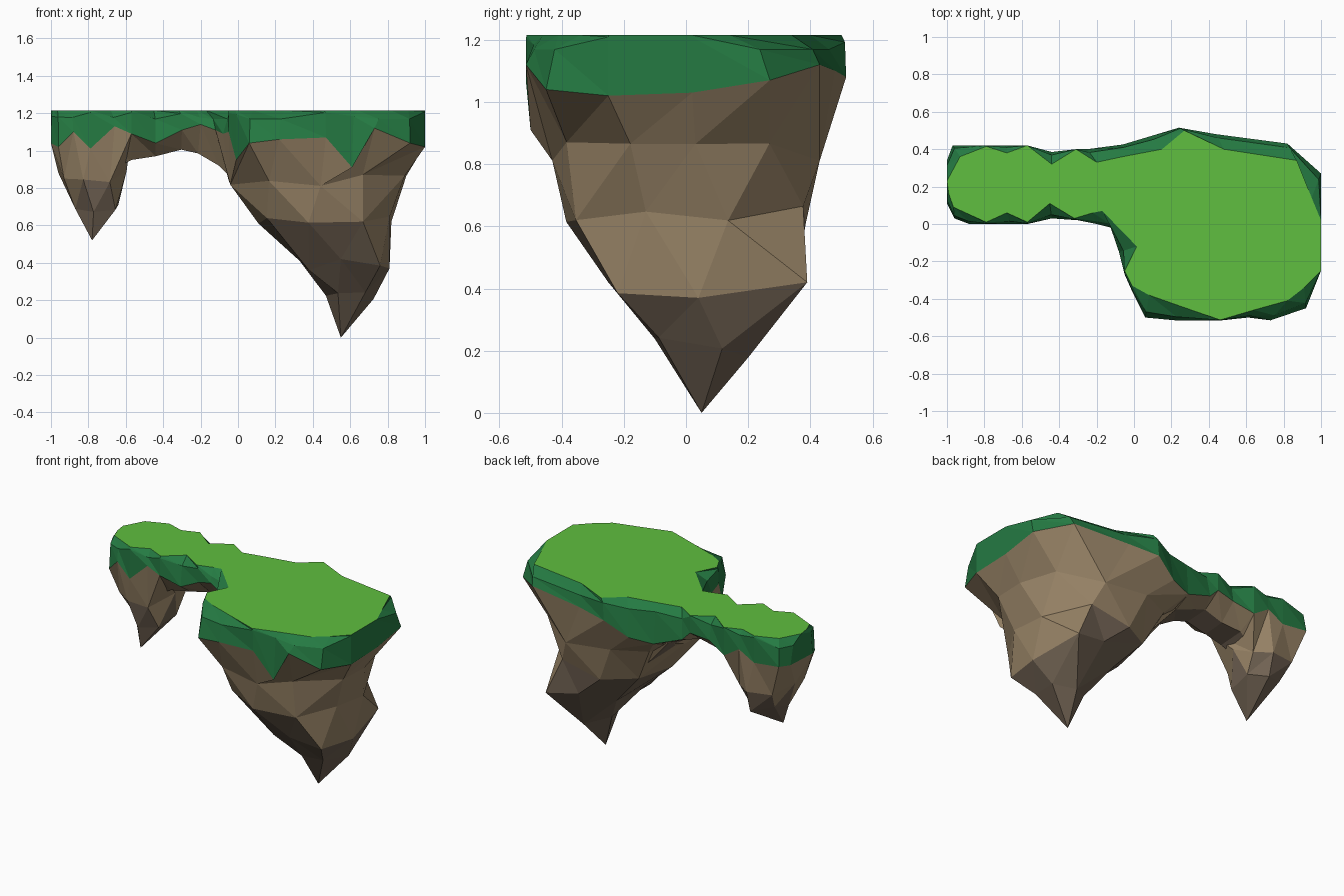
import bpy, bmesh, math, random
from mathutils import Vector

if "Cube" in bpy.data.objects:
    bpy.data.objects.remove(bpy.data.objects["Cube"])
random.seed(4)

def material(name, rgb):
    m = bpy.data.materials.new(name)
    m.diffuse_color = (*rgb, 1)
    m.use_nodes = True
    m.node_tree.nodes["Principled BSDF"].inputs["Base Color"].default_value = m.diffuse_color
    return m

BRIGHT = material("bright grass", (0.115, 0.52, 0.05))
DARK = material("dark grass", (0.018, 0.195, 0.055))
ROCK = material("brown rock", (0.315, 0.23, 0.135))
DEEP = material("deep brown rock", (0.165, 0.123, 0.086))

# Ragged lower edge of the grass, counter-clockwise from the left end (x, y, z)
EDGE = [(-1, .11, 1.04), (-.96, .03, 1.02), (-.88, 0, 1.10), (-.79, 0, 1.01), (-.66, 0, 1.13),
        (-.57, 0, 1.09), (-.44, .03, 1.04), (-.30, .02, 1.11), (-.20, 0, 1.14), (-.12, -.02, 1.11),
        (-.08, -.15, 1.09), (-.05, -.27, 1.1), (-.01, -.36, .95), (.06, -.5, 1.04), (.22, -.515, 1.06),
        (.47, -.515, 1.07), (.61, -.5, .91), (.73, -.515, 1.12), (.92, -.45, 1.04), (1, -.25, 1.02),
        (1, .02, 1.03), (1, .27, 1.07), (.82, .43, 1.12), (.44, .48, 1.1), (.24, .515, 1.08),
        (.09, .47, .99), (-.06, .425, .97), (-.25, .40, 1.04), (-.31, .40, 1.1), (-.44, .385, 1.08),
        (-.57, .42, 1.03), (-.68, .42, 1.1), (-.79, .42, 1.04), (-.97, .42, 1.06), (-1, .34, 1.05)]
# Matching outline of the flat lawn (x, y)
LAWN = [(-.99, .16), (-.965, .09), (-.9, .06), (-.79, .01), (-.68, .06), (-.57, .01), (-.45, .11),
        (-.32, .03), (-.22, .06), (-.17, .07), (.015, -.12), (-.05, -.25), (-.01, -.33), (.08, -.38),
        (.25, -.44), (.46, -.513), (.64, -.46), (.82, -.41), (.91, -.34), (1, -.25), (1, .02),
        (.95, .14), (.87, .34), (.48, .40), (.27, .50), (.15, .40), (-.06, .36), (-.20, .33),
        (-.31, .40), (-.44, .32), (-.57, .42), (-.68, .38), (-.79, .415), (-.93, .36), (-1, .23)]
TOP = 1.215

def finish(bm, name, mats):
    me = bpy.data.meshes.new(name)
    bm.to_mesh(me)
    bm.free()
    for m in mats:
        me.materials.append(m)
    ob = bpy.data.objects.new(name, me)
    bpy.context.collection.objects.link(ob)
    return ob

# Grass: flat bright lawn with a rounded lip and a ragged dark skirt
bm = bmesh.new()
lawn = [bm.verts.new((x, y, TOP)) for x, y in LAWN]
lip = []
for (x, y), e in zip(LAWN, EDGE):
    d = math.hypot(e[0] - x, e[1] - y)
    p = Vector((x, y, 0)).lerp(Vector((e[0], e[1], 0)), 0.75)
    lip.append(bm.verts.new((p.x, p.y, TOP - 0.006 - min(0.04, 0.5 * d))))
edge = [bm.verts.new(p) for p in EDGE]
bm.faces.new(lawn).material_index = 0
n = len(EDGE)
for a, b in ((lawn, lip), (lip, edge)):
    for i in range(n):
        k = (i + 1) % n
        for tri in ((a[i], b[i], b[k]), (a[i], b[k], a[k])):
            bm.faces.new(tri).material_index = 1
finish(bm, "grass", [BRIGHT, DARK])

def by_angle(pts):
    """Sort points around the middle of their extents and give their angles."""
    cx, cy = ((min(p[k] for p in pts) + max(p[k] for p in pts)) / 2 for k in (0, 1))
    r = sorted((math.atan2(p[1] - cy, p[0] - cx), tuple(p)) for p in pts)
    return [a for a, _ in r], [p for _, p in r]

def oval(z, x0, x1, y0, y1, count):
    """Irregular ring that exactly fills the given extents."""
    pts = []
    off = random.random()
    for i in range(count):
        t = 2 * math.pi * (i + off + random.uniform(-.15, .15)) / count
        c, s = math.cos(t), math.sin(t)
        r = (abs(c) ** 2.6 + abs(s) ** 2.6) ** (-1 / 2.6) * random.uniform(.93, 1)
        pts.append((r * c, r * s))
    lx, hx = min(p[0] for p in pts), max(p[0] for p in pts)
    ly, hy = min(p[1] for p in pts), max(p[1] for p in pts)
    return [(x0 + (x1 - x0) * (x - lx) / (hx - lx), y0 + (y1 - y0) * (y - ly) / (hy - ly),
             z + random.uniform(-.035, .035)) for x, y in pts]

def hanging_rock(name, rim, lower, tip, deep):
    """Stitch the grass edge to shrinking rings and a point; deep(c) picks the darker faces."""
    bm = bmesh.new()
    rings = [by_angle(r) for r in [rim] + lower]
    rings = [(a + [a[0] + 2 * math.pi], [bm.verts.new(p) for p in pts]) for a, pts in rings]
    for (aa, A), (ba, B) in zip(rings, rings[1:]):
        i = j = 0
        while i < len(A) or j < len(B):
            a, b = A[i % len(A)], B[j % len(B)]
            if j == len(B) or (i < len(A) and aa[i + 1] <= ba[j + 1]):
                i += 1
                bm.faces.new((a, b, A[i % len(A)]))
            else:
                j += 1
                bm.faces.new((a, b, B[j % len(B)]))
    last, point = rings[-1][1], bm.verts.new(tip)
    for i, v in enumerate(last):
        bm.faces.new((v, point, last[(i + 1) % len(last)]))
    for f in bm.faces:
        f.material_index = int(deep(f.calc_center_median()))
    return finish(bm, name, [ROCK, DEEP])

# Large rock under the wide end, with an angular ledge low down
ledge = [(.81, .04, .37), (.75, .39, .42), (.53, .36, .46), (.35, .22, .41),
         (.33, -.03, .41), (.38, -.17, .36), (.55, -.25, .42), (.76, -.22, .385)]
hanging_rock("large_rock", EDGE[9:27],
             [oval(.84, -.05, .90, -.43, .43, 11), oval(.63, .11, .82, -.385, .385, 9),
              ledge, oval(.21, .47, .725, -.1, .2, 5)],
             (.55, .05, 0), lambda c: c.z < .66 - max(0, c.x - .5))

# Small rock under the narrow end
hanging_rock("small_rock", EDGE[30:] + EDGE[:6],
             [oval(.86, -.96, -.595, .03, .41, 8), oval(.69, -.87, -.64, .06, .37, 6)],
             (-.78, .10, .52), lambda c: c.z < .79)

# Arched bridge underside, following the grass edge on both sides
front = [(-.7, .06, 1.0)] + EDGE[5:10] + [(.1, .05, 1.0)]
back = [(-.7, .35, 1.0)] + EDGE[26:31][::-1] + [(.1, .37, 1.0)]
keel_z = [.88, .95, .97, 1.005, .985, .92, .72]
bm = bmesh.new()
sections = []
for f, b, z in zip(front, back, keel_z):
    f, b = Vector(f), Vector(b)
    k1, k2 = f.lerp(b, .28), f.lerp(b, .7)
    k1.z, k2.z = z, z + .012
    sections.append([bm.verts.new(p) for p in (f, k1, k2, b)])
for s, t in zip(sections, sections[1:]):
    for i in range(3):
        for tri in ((s[i], s[i + 1], t[i + 1]), (s[i], t[i + 1], t[i])):
            bm.faces.new(tri).material_index = int(i == 1)
finish(bm, "bridge_rock", [ROCK, DEEP])
